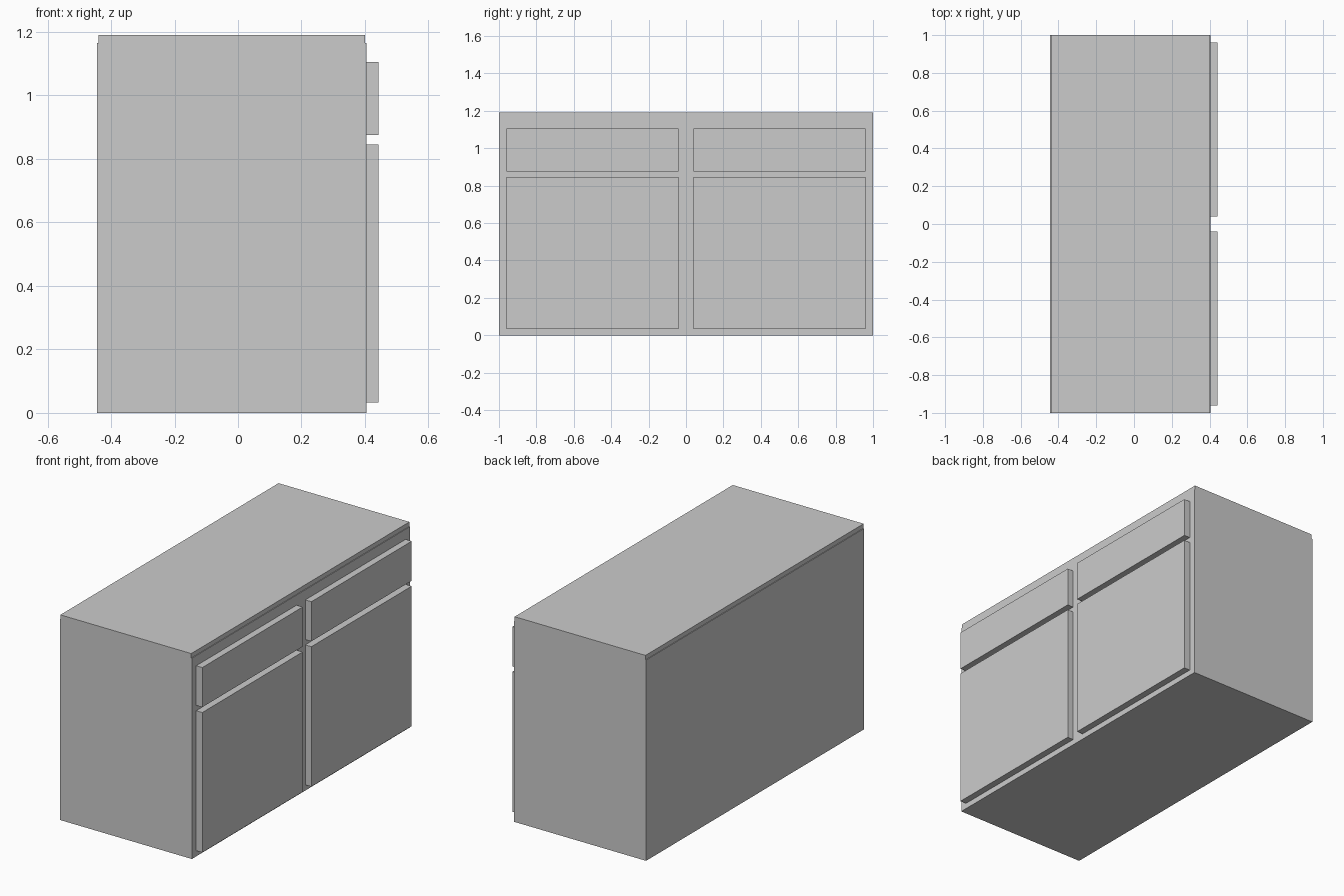
import bpy

if "Cube" in bpy.data.objects:
    bpy.data.objects.remove(bpy.data.objects["Cube"])


def box(name, x, y, z):
    """Box spanning the (min, max) range on each axis."""
    centre = [(a + b) / 2 for a, b in (x, y, z)]
    bpy.ops.mesh.primitive_cube_add(size=1, location=centre)
    ob = bpy.context.object
    ob.name = name
    ob.scale = [b - a for a, b in (x, y, z)]
    bpy.ops.object.transform_apply(location=False, rotation=False, scale=True)
    return ob


# Carcass and the slightly shallower worktop
box("cabinet_body", (-0.444, 0.404), (-1, 1), (0, 1.165))
box("worktop", (-0.44, 0.4), (-1, 1), (1.165, 1.191))

# Door and drawer fronts on the +x side, one pair per half
for label, y in (("left", (-0.96, -0.04)), ("right", (0.04, 0.96))):
    box(label + "_door", (0.404, 0.443), y, (0.033, 0.845))
    box(label + "_drawer_front", (0.404, 0.443), y, (0.876, 1.106))
